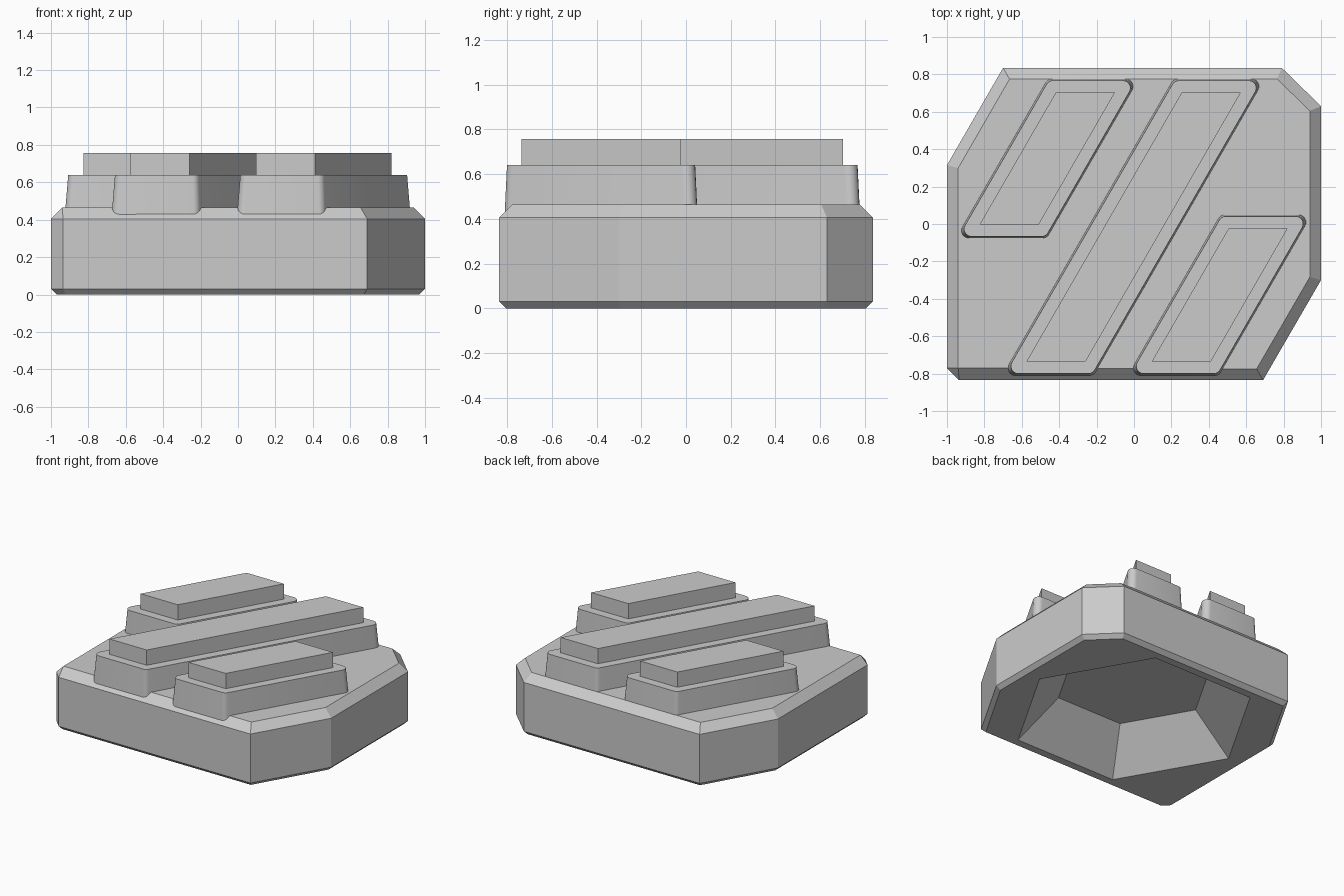
import bpy
import bmesh
import math
from mathutils import Vector

cube = bpy.data.objects.get("Cube")
if cube:
    bpy.data.objects.remove(cube, do_unlink=True)

grey = bpy.data.materials.new("light_grey")
grey.use_nodes = True
grey.diffuse_color = (0.6, 0.6, 0.6, 1)
grey.node_tree.nodes["Principled BSDF"].inputs["Base Color"].default_value = (0.6, 0.6, 0.6, 1)


def edge_normals(points, i):
    """Outward normals of the edges before and after corner i (counterclockwise outline)."""
    a, b, c = points[i - 1], points[i], points[(i + 1) % len(points)]
    return [Vector((d.y, -d.x)).normalized() for d in (b - a, c - b)]


def offset(points, dist):
    """Mitred offset of an outline; positive grows it."""
    result = []
    for i, p in enumerate(points):
        n1, n2 = edge_normals(points, i)
        result.append(p + (n1 + n2) * dist / (1 + n1.dot(n2)))
    return result


def rounded(points, radius, steps=6):
    """Grow an outline by a radius with arcs round its corners."""
    result = []
    for i, p in enumerate(points):
        n1, n2 = edge_normals(points, i)
        turn = n1.angle(n2)
        start = math.atan2(n1.y, n1.x)
        for k in range(steps + 1):
            a = start + turn * k / steps
            result.append(p + radius * Vector((math.cos(a), math.sin(a))))
    return result


def add_ring(bm, points, z):
    return [bm.verts.new((p.x, p.y, z)) for p in points]


def skin(bm, rings):
    """Join successive rings with side faces."""
    for low, high in zip(rings, rings[1:]):
        n = len(low)
        for i in range(n):
            j = (i + 1) % n
            bm.faces.new((low[i], low[j], high[j], high[i]))


def finish(bm, name, smooth=False):
    bmesh.ops.remove_doubles(bm, verts=bm.verts[:], dist=0.0005)
    bmesh.ops.recalc_face_normals(bm, faces=bm.faces[:])
    mesh = bpy.data.meshes.new(name)
    bm.to_mesh(mesh)
    bm.free()
    mesh.materials.append(grey)
    obj = bpy.data.objects.new(name, mesh)
    bpy.context.collection.objects.link(obj)
    if smooth:
        bpy.ops.object.select_all(action="DESELECT")
        obj.select_set(True)
        bpy.context.view_layer.objects.active = obj
        bpy.ops.object.shade_smooth_by_angle(angle=math.radians(30))
    return obj


def prism(name, layers, smooth=False):
    bm = bmesh.new()
    rings = [add_ring(bm, pts, z) for pts, z in layers]
    skin(bm, rings)
    bm.faces.new(rings[0])
    bm.faces.new(rings[-1])
    finish(bm, name, smooth)


# Chamfered base block with a hexagonal hollow underneath
outline = [Vector(p) for p in (
    (-0.935, -0.835), (0.69, -0.835), (1, -0.3), (1, 0.63),
    (0.79, 0.835), (-0.7, 0.835), (-1, 0.315), (-1, -0.77))]
top = offset(outline, -0.06)
top[0] = top[-1] = Vector((-0.94, -0.77))


def hexagon(radius):
    return [Vector((radius * math.cos(a), radius * math.sin(a)))
            for a in (k * math.pi / 3 for k in range(6))]


bm = bmesh.new()
outer = [add_ring(bm, pts, z) for pts, z in (
    (offset(outline, -0.03), 0), (outline, 0.03), (outline, 0.405), (top, 0.465))]
skin(bm, outer)
bm.faces.new(outer[-1])
hollow = [add_ring(bm, hexagon(r), z) for r, z in ((0.86, 0), (0.56, 0.28))]
skin(bm, hollow)
bm.faces.new(hollow[-1])
rim = [e for e in bm.edges if all(abs(v.co.z) < 1e-5 for v in e.verts)]
filled = bmesh.ops.triangle_fill(bm, use_beauty=True, use_dissolve=False, edges=rim)
for f in [g for g in filled["geom"] if isinstance(g, bmesh.types.BMFace)]:
    c = f.calc_center_median()
    if max(abs(c.x) / 0.86 + abs(c.y) / 1.49, abs(c.y) / 0.745) < 0.98:
        bm.faces.remove(f)
finish(bm, "base_block")

# Slanted two-step treads: a rounded pad with a sharp bar on top
WIDTH = 0.316
ROUND = 0.04
for side, x, y0, y1 in (("middle", -0.575, -0.735, 0.702),
                        ("back_right", -0.825, -0.002, 0.702),
                        ("front_left", 0.095, -0.735, -0.024)):
    lean = (y1 - y0) / math.sqrt(3)
    bar = [Vector(p) for p in ((x, y0), (x + WIDTH, y0),
                               (x + WIDTH + lean, y1), (x + lean, y1))]
    pad_low = rounded(offset(bar, 0.076 - ROUND), ROUND)
    pad_high = rounded(offset(bar, 0.065 - ROUND), ROUND)
    prism(side + "_pad", [(pad_low, 0.41), (pad_high, 0.64)], smooth=True)
    prism(side + "_bar", [(bar, 0.63), (bar, 0.757)])
